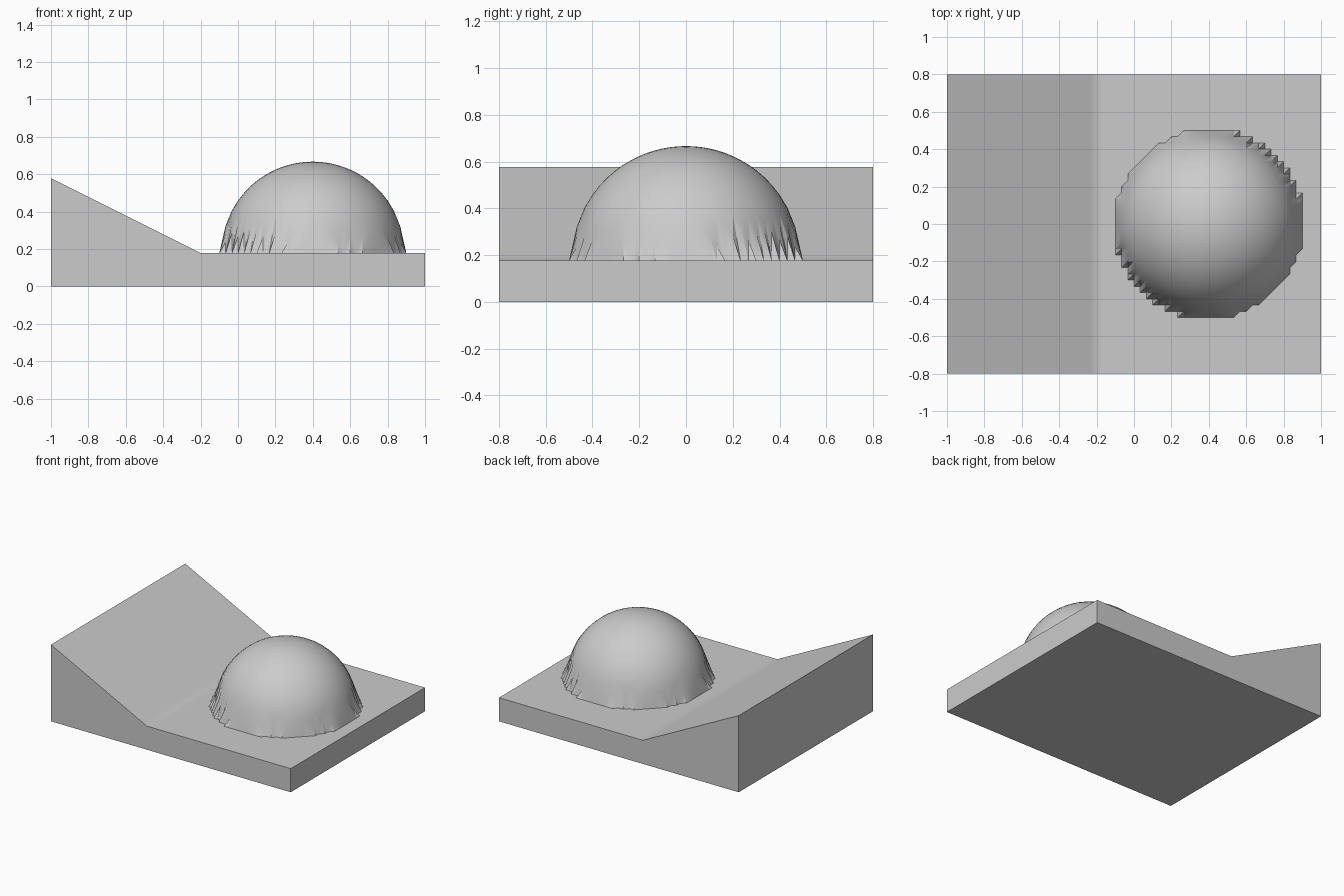
import bpy
import bmesh
import math

cube = bpy.data.objects.get("Cube")
if cube:
    bpy.data.objects.remove(cube, do_unlink=True)

NX, NY = 60, 48
STEP = 2 / NX
FLAT = 0.1778        # height of the level ground
RADIUS = 0.4889      # dome radius
DOME_X = 0.4
RAMP_FOOT = -0.2


def height(x, y):
    """Level ground with a ramp on one side and a dome on the other."""
    inside = RADIUS ** 2 - (x - DOME_X) ** 2 - y ** 2
    dome = math.sqrt(max(inside, 0))
    ramp = max(RAMP_FOOT - x, 0) / 2
    return FLAT + dome + ramp


# Material
stone = bpy.data.materials.new("light grey")
stone.use_nodes = True
grey = (0.6, 0.6, 0.6, 1)
stone.diffuse_color = grey
stone.node_tree.nodes["Principled BSDF"].inputs["Base Color"].default_value = grey

# Upper surface as a regular grid of triangles
bm = bmesh.new()
grid = []
for i in range(NX + 1):
    x = (i - NX / 2) * STEP
    column = []
    for j in range(NY + 1):
        y = (j - NY / 2) * STEP
        column.append(bm.verts.new((x, y, height(x, y))))
    grid.append(column)
for i in range(NX):
    for j in range(NY):
        a, b = grid[i][j], grid[i + 1][j]
        c, d = grid[i + 1][j + 1], grid[i][j + 1]
        bm.faces.new((a, b, c))
        bm.faces.new((a, c, d))

# Side walls and underside
rim = [e for e in bm.edges if e.is_boundary]
walls = bmesh.ops.extrude_edge_only(bm, edges=rim)["geom"]
for part in walls:
    if isinstance(part, bmesh.types.BMVert):
        part.co.z = 0
lower = [e for e in walls if isinstance(e, bmesh.types.BMEdge) and e.is_boundary]
bmesh.ops.holes_fill(bm, edges=lower, sides=0)
bmesh.ops.recalc_face_normals(bm, faces=bm.faces)

mesh = bpy.data.meshes.new("terrain_block")
bm.to_mesh(mesh)
bm.free()
mesh.materials.append(stone)
terrain = bpy.data.objects.new("terrain_block", mesh)
bpy.context.collection.objects.link(terrain)

# Smooth shading, with sharp edges kept
bpy.ops.object.select_all(action="DESELECT")
terrain.select_set(True)
bpy.context.view_layer.objects.active = terrain
bpy.ops.object.shade_smooth_by_angle(angle=math.radians(30))
